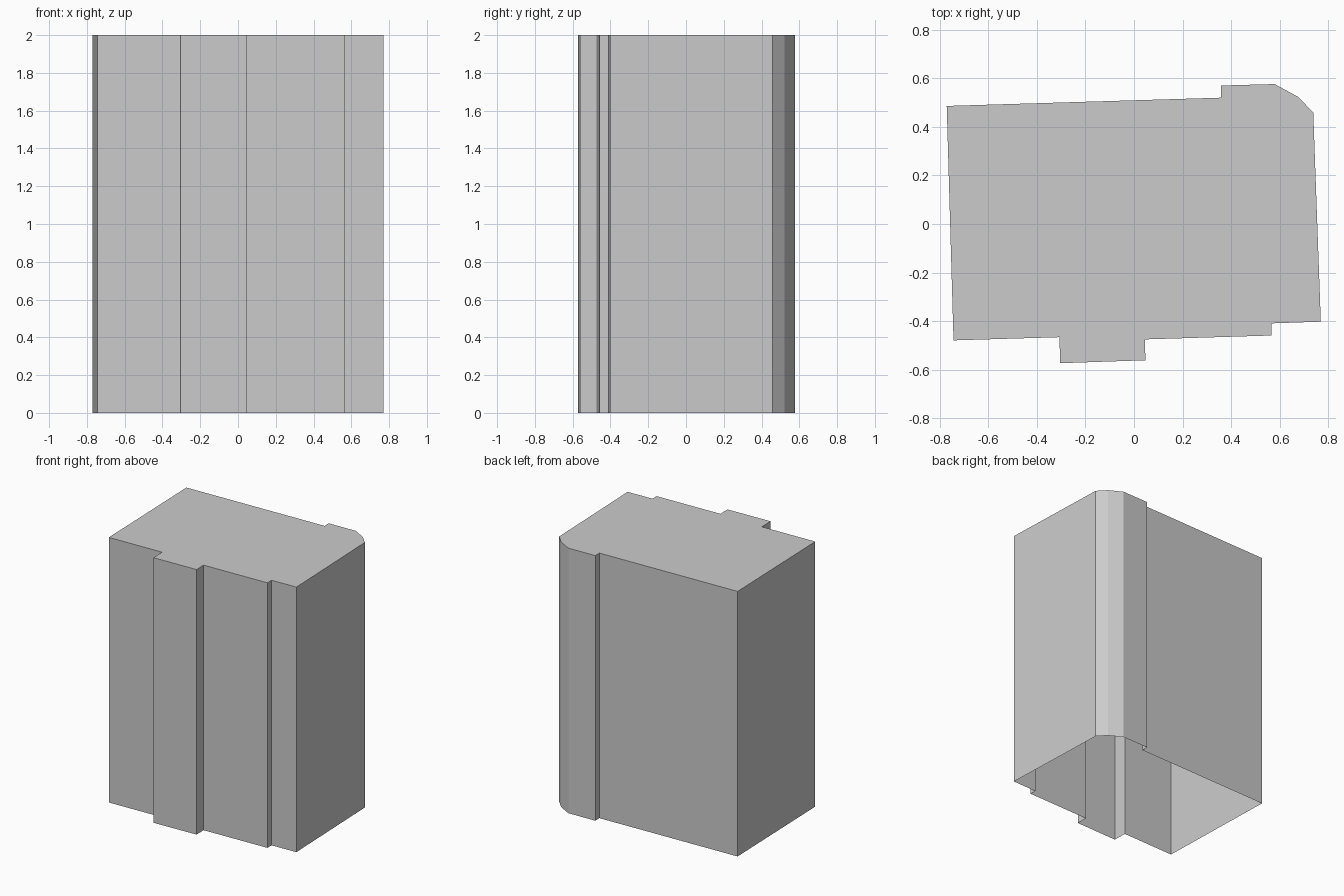
import bpy
import bmesh

if "Cube" in bpy.data.objects:
    bpy.data.objects.remove(bpy.data.objects["Cube"])

HEIGHT = 2.0

# Footprint of the building, counter-clockwise seen from above
FOOTPRINT = [
    (-0.743, -0.479), (-0.307, -0.466),                    # front left
    (-0.304, -0.573), (0.047, -0.561), (0.045, -0.475),    # front bay
    (0.567, -0.459), (0.566, -0.409), (0.769, -0.402),     # front right recess
    (0.738, 0.458), (0.678, 0.522), (0.579, 0.576),        # clipped back corner
    (0.358, 0.570), (0.359, 0.520), (-0.771, 0.486),       # back step and left
]


def extrude_shell(name, outline, height):
    """Walls with a roof and an open underside."""
    bm = bmesh.new()
    low = [bm.verts.new((x, y, 0)) for x, y in outline]
    high = [bm.verts.new((x, y, height)) for x, y in outline]
    n = len(outline)
    for i in range(n):
        j = (i + 1) % n
        bm.faces.new((low[i], low[j], high[j], high[i]))
    bm.faces.new(high)
    mesh = bpy.data.meshes.new(name)
    bm.to_mesh(mesh)
    bm.free()
    obj = bpy.data.objects.new(name, mesh)
    bpy.context.collection.objects.link(obj)
    return obj


# Building block
extrude_shell("building_block", FOOTPRINT, HEIGHT)
